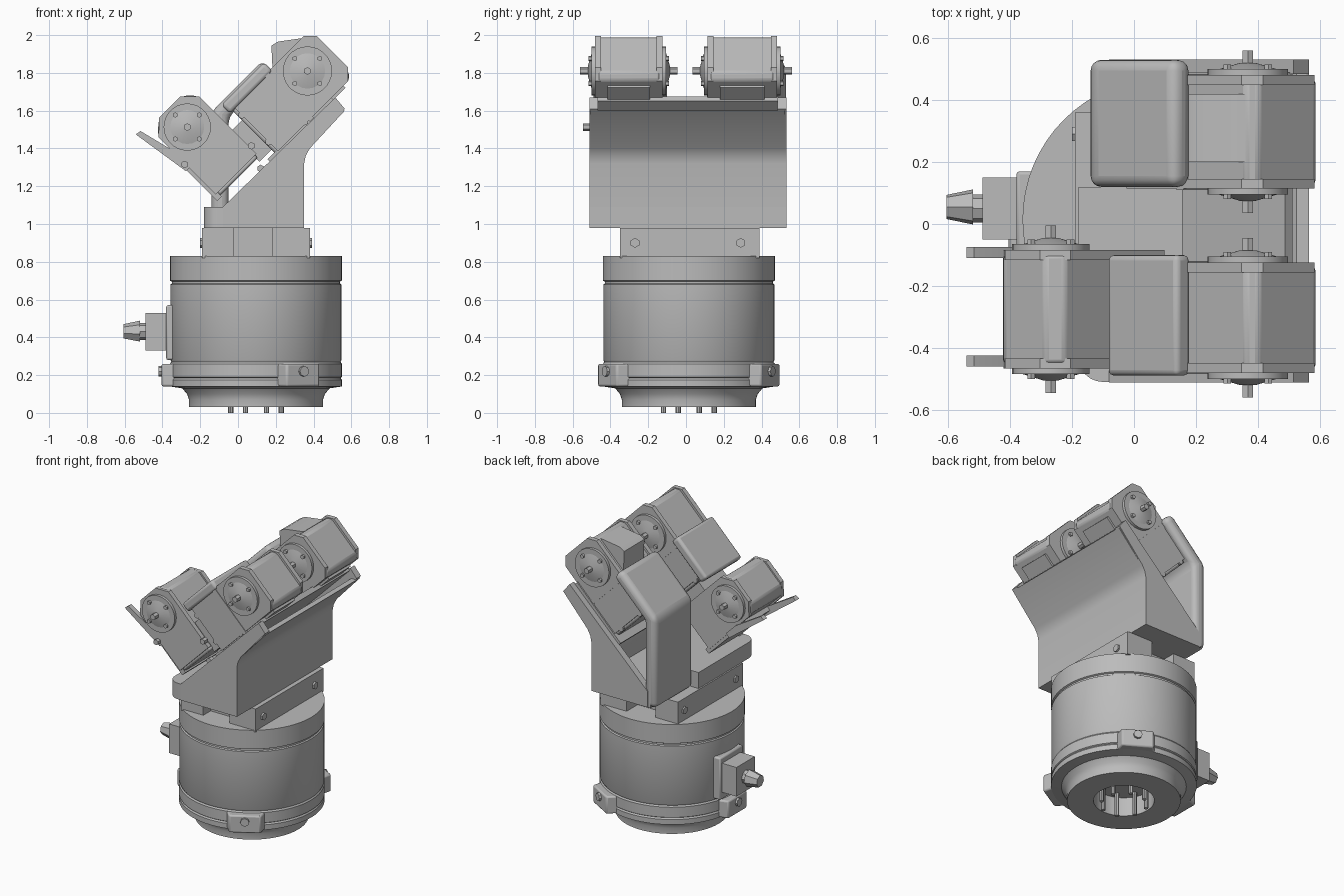
import bpy, bmesh, math
from mathutils import Matrix, Vector

cube = bpy.data.objects.get("Cube")
if cube:
    bpy.data.objects.remove(cube, do_unlink=True)

grey = bpy.data.materials.new("machined_grey")
grey.use_nodes = True
grey.diffuse_color = (0.5, 0.5, 0.5, 1)
grey.node_tree.nodes["Principled BSDF"].inputs["Base Color"].default_value = (0.5, 0.5, 0.5, 1)

CX, CY = 0.095, 0.015      # axis of the round base
R2 = math.sqrt(0.5)


def finish(name, bm, bevel=0.0, segments=2):
    bmesh.ops.recalc_face_normals(bm, faces=bm.faces)
    mesh = bpy.data.meshes.new(name)
    bm.to_mesh(mesh)
    bm.free()
    obj = bpy.data.objects.new(name, mesh)
    bpy.context.collection.objects.link(obj)
    mesh.materials.append(grey)
    if bevel:
        mod = obj.modifiers.new("bevel", "BEVEL")
        mod.width, mod.segments = bevel, segments
    bpy.ops.object.select_all(action="DESELECT")
    obj.select_set(True)
    bpy.context.view_layer.objects.active = obj
    bpy.ops.object.shade_smooth_by_angle(angle=math.radians(32))


def extrude(bm, points, vec):
    face = bm.faces.new([bm.verts.new(p) for p in points])
    new = bmesh.ops.extrude_face_region(bm, geom=[face])["geom"]
    bmesh.ops.translate(bm, vec=vec, verts=[g for g in new if isinstance(g, bmesh.types.BMVert)])


def tilt(u, v):
    """Point of the 45 degree frame as x and z."""
    return (u + v) * R2, (u - v) * R2


def slab(name, outline, y0, y1, bevel=0.0, tilted=False, segments=2):
    """Extrude an x-z outline along y; tilted outlines use the 45 degree frame."""
    bm = bmesh.new()
    if tilted:
        outline = [tilt(u, v) for u, v in outline]
    extrude(bm, [(x, y0, z) for x, z in outline], (0, y1 - y0, 0))
    finish(name, bm, bevel, segments)


def rect(a0, a1, b0, b1):
    return [(a0, b0), (a1, b0), (a1, b1), (a0, b1)]


def cut_rect(a0, a1, b0, b1, c):
    """Rectangle with the two corners at a1 cut off."""
    return [(a0, b0), (a1 - c, b0), (a1, b0 + c), (a1, b1 - c), (a1 - c, b1), (a0, b1)]


def rod(name, p0, p1, r0, r1=None, sides=16):
    """Cylinder or cone between two points."""
    p0, p1 = Vector(p0), Vector(p1)
    axis = p1 - p0
    turn = axis.to_track_quat("Z", "Y").to_matrix().to_4x4()
    bm = bmesh.new()
    bmesh.ops.create_cone(bm, cap_ends=True, segments=sides, radius1=r0,
                          radius2=r0 if r1 is None else r1, depth=axis.length,
                          matrix=Matrix.Translation((p0 + p1) / 2) @ turn)
    finish(name, bm)


def lathe(name, profile):
    bm = bmesh.new()
    verts = [bm.verts.new((CX + r, CY, z)) for r, z in profile]
    edges = [bm.edges.new(pair) for pair in zip(verts, verts[1:])]
    bmesh.ops.spin(bm, geom=verts + edges, cent=(CX, CY, 0), axis=(0, 0, 1),
                   angle=math.tau, steps=64)
    bmesh.ops.remove_doubles(bm, verts=bm.verts, dist=0.0005)
    finish(name, bm)


# Round base with recessed socket, flange and grooves
lathe("base_body", [(0, 0.16), (0.19, 0.16), (0.19, 0.03), (0.355, 0.03), (0.355, 0.07),
                    (0.365, 0.1), (0.39, 0.13), (0.455, 0.14), (0.455, 0.175),
                    (0.448, 0.185), (0.455, 0.19), (0.455, 0.26), (0.448, 0.27),
                    (0.453, 0.28), (0.453, 0.68), (0.445, 0.685), (0.445, 0.695),
                    (0.455, 0.7), (0.455, 0.83), (0, 0.83)])
for i in range(8):
    a = math.radians(22.5 + 45 * i)
    x, y = CX + 0.145 * math.cos(a), CY + 0.145 * math.sin(a)
    rod("socket_pin", (x, y, 0), (x, y, 0.17), 0.014, sides=8)

# Three screw tabs around the flange
for deg in (-60, 60, 180):
    a = math.radians(deg)
    out, side = Vector((math.cos(a), math.sin(a), 0)), Vector((-math.sin(a), math.cos(a), 0))
    centre = Vector((CX, CY, 0.14))
    bm = bmesh.new()
    extrude(bm, [centre + out * r + side * s for r, s in
                 ((0.36, -0.14), (0.5, -0.1), (0.5, 0.1), (0.36, 0.14))], (0, 0, 0.12))
    finish("flange_tab", bm, 0.01)
    centre.z = 0.22
    rod("tab_screw", centre + out * 0.49, centre + out * 0.515, 0.028, sides=8)

# Cable connector
slab("connector_plate", rect(-0.38, -0.3, 0.28, 0.57), -0.08, 0.17, 0.01)
slab("connector_box", rect(-0.49, -0.37, 0.33, 0.53), -0.05, 0.15)
rod("connector_neck", (-0.48, 0.05, 0.43), (-0.53, 0.05, 0.43), 0.045, sides=8)
rod("connector_plug", (-0.52, 0.055, 0.43), (-0.605, 0.055, 0.43), 0.058, 0.04, 7)

# Mounting rails between base and bracket
slab("rail_right", rect(-0.19, -0.02, 0.82, 0.98), -0.35, 0.36)
slab("rail_left", rect(0.18, 0.38, 0.82, 0.98), -0.35, 0.39)
slab("rail_core", rect(-0.03, 0.19, 0.82, 0.98), -0.27, 0.27)
for y in (-0.27, 0.29):
    rod("rail_screw", (0.37, y, 0.9), (0.392, y, 0.9), 0.026, sides=6)
    rod("rail_screw", (-0.18, y, 0.9), (-0.2, y, 0.9), 0.026, sides=6)


def floor(name, x0, x1, y0, y1, radius):
    """Floor plate; its corner at x0, y0 is rounded."""
    arc = [(x0 + radius * (1 - math.cos(t)), y0 + radius * (1 - math.sin(t)))
           for t in (math.pi / 2 * k / 6 for k in range(7))]
    bm = bmesh.new()
    extrude(bm, [(x, y, 0.98) for x, y in arc + [(x1, y0), (x1, y1), (x0, y1)]],
            (0, 0, 0.11))
    finish(name, bm)


# Hollow bracket: floor, bent rear wall, two cheeks and a sloped mounting plate
floor("bracket_floor_front", -0.18, 0.35, -0.51, 0.12, 0.08)
slab("bracket_floor_back", rect(-0.1, 0.35, 0.98, 1.09), 0.12, 0.53)
wall_bend = [(0.35, 0.98), (0.35, 1.32), (0.358, 1.36), (0.38, 1.4)]
slab("bracket_wall", wall_bend + [(0.565, 1.6), (0.525, 1.6), (0.335, 1.42),
                                  (0.3, 1.36), (0.3, 0.98)], -0.505, 0.525)
cheek = wall_bend + [(0.565, 1.61), (0.515, 1.67), (-0.08, 1.09), (-0.08, 0.98)]
slab("bracket_cheek_front", cheek, -0.512, -0.465)
slab("bracket_cheek_back", cheek, 0.485, 0.532)
slab("bracket_mount_plate", rect(1.06, 1.53, -0.84, -0.805), -0.47, 0.49, tilted=True)


def joint(u, v, y_face, sign, radius):
    """Round horn with dome, hub pin and ring of screws."""
    x, z = tilt(u, v)

    def along(name, d0, d1, r0, r1, sides, dx=0.0, dz=0.0):
        rod(name, (x + dx, y_face + sign * d0, z + dz),
            (x + dx, y_face + sign * d1, z + dz), r0, r1, sides)

    along("joint_disc", -0.02, 0.025, radius, radius, 28)
    along("joint_dome", 0.02, 0.045, radius * 0.85, radius * 0.2, 20)
    along("joint_pin", 0.03, 0.085, 0.02, 0.02, 6)
    for i in range(4):
        a = math.radians(45 + 90 * i)
        along("joint_screw", 0.02, 0.04, 0.014, 0.014, 6,
              radius * 0.72 * math.cos(a), radius * 0.72 * math.sin(a))


def screws(points, y, sign):
    for u, v in points:
        x, z = tilt(u, v)
        rod("body_screw", (x, y - sign * 0.02, z), (x, y + sign * 0.015, z), 0.02, sides=6)


# Upper drive units, one per side
upper_screws = [(1.13, -1.1), (1.13, -0.9), (1.34, -0.84)]
for side, y0, y1 in (("front", -0.465, -0.14), ("back", 0.13, 0.465)):
    slab("upper_drive_" + side, cut_rect(1.11, 1.69, -1.15, -0.83, 0.03), y0, y1,
         0.012, True)
    for y in (y0, y1):
        slab("upper_side_plate_" + side, cut_rect(1.13, 1.705, -1.165, -0.83, 0.05),
             y - 0.016, y + 0.016, tilted=True)
    slab("upper_band_" + side, rect(1.36, 1.39, -1.165, -0.82), y0 - 0.02, y1 + 0.02,
         tilted=True)
    slab("upper_foot_" + side, rect(1.4, 1.62, -0.84, -0.815), y0 + 0.05, y1 - 0.05,
         tilted=True)
    joint(1.54, -1.02, y0 - 0.01, -1, 0.13)
    joint(1.54, -1.02, y1 + 0.01, 1, 0.13)
    screws(upper_screws, y0, -1)
    screws(upper_screws, y1, 1)
slab("upper_wedge", [(1.4, -1.14), (1.5, -1.25), (1.54, -1.24), (1.66, -1.15)],
     0.2, 0.42, tilted=True)

# Front cover slab and back cover that folds down to the bracket floor
slab("cover_front", rect(1.09, 1.41, -1.215, -1.15), -0.49, -0.1, 0.018, True, 3)
slab("cover_back", [(-0.14, 0.98), (-0.14, 1.595), (0.13, 1.865), (0.19, 1.805),
                    (-0.05, 1.565), (-0.05, 0.98)], 0.12, 0.53, 0.035, segments=4)

# Lower drive unit on the front side, its joint at the outer end
lower_body = [(1.03, -0.88), (1.03, -1.345), (0.985, -1.39), (0.795, -1.39),
              (0.745, -1.345), (0.745, -0.88)]
lower_plate = [(1.04, -0.9), (1.04, -1.33), (0.97, -1.4), (0.81, -1.4),
               (0.735, -1.33), (0.735, -0.9)]
slab("lower_drive", lower_body, -0.45, -0.1, 0.012, True)
for y in (-0.45, -0.1):
    slab("lower_side_plate", lower_plate, y - 0.016, y + 0.016, tilted=True)
    slab("lower_prong", [(0.66, -1.425), (0.69, -1.42), (0.745, -1.2), (0.745, -1.1),
                         (0.71, -1.1)], y - 0.01, y + 0.025, tilted=True)
slab("lower_back_plate", rect(0.715, 0.75, -1.2, -0.87), -0.45, -0.09, tilted=True)
slab("drive_link", rect(1.02, 1.12, -1.08, -0.86), -0.42, -0.17, tilted=True)
joint(0.88, -1.26, -0.46, -1, 0.125)
joint(0.88, -1.26, -0.09, 1, 0.125)
screws([(0.73, -1.13), (1.0, -0.83), (1.05, -0.95)], -0.475, -1)
